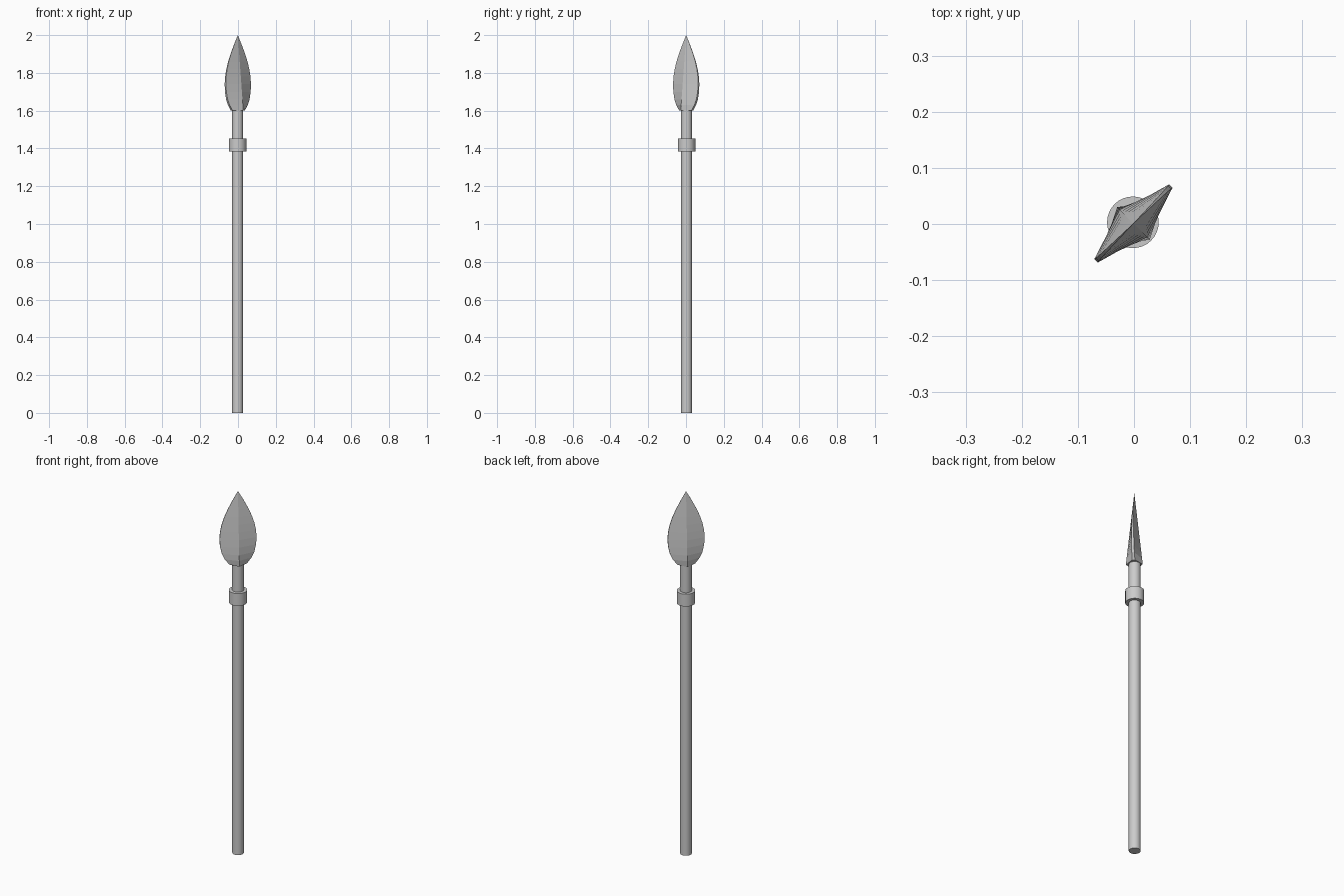
import bpy, bmesh, math
from mathutils import Matrix

if "Cube" in bpy.data.objects:
    bpy.data.objects.remove(bpy.data.objects["Cube"])

CX, CY = -0.002, 0.003   # shaft axis


def make_object(name, bm):
    bmesh.ops.recalc_face_normals(bm, faces=bm.faces)
    mesh = bpy.data.meshes.new(name)
    bm.to_mesh(mesh)
    bm.free()
    obj = bpy.data.objects.new(name, mesh)
    bpy.context.collection.objects.link(obj)
    return obj


def rod(name, radius, z0, z1, sides=32):
    bpy.ops.mesh.primitive_cylinder_add(vertices=sides, radius=radius, depth=z1 - z0,
                                        location=(CX, CY, (z0 + z1) / 2))
    obj = bpy.context.object
    obj.name = name
    bpy.ops.object.shade_smooth_by_angle(angle=math.radians(35))
    return obj


# Wooden shaft and the binding collar
rod("shaft", 0.029, 0.0, 1.64)
rod("collar", 0.046, 1.385, 1.453)

# Leaf blade: (height, half width) outline, with a ridge that tapers to the tip
outline = [(1.60, 0.045), (1.63, 0.068), (1.66, 0.082), (1.70, 0.091), (1.74, 0.094),
           (1.78, 0.091), (1.82, 0.083), (1.86, 0.070), (1.90, 0.053), (1.95, 0.028)]
bm = bmesh.new()
rings = []
for z, w in outline:
    k = (2.0 - z) / 0.4
    ridge, rim = 0.041 * k, 0.007 * k
    section = [(w, -rim), (w, rim), (0, ridge), (-w, rim), (-w, -rim), (0, -ridge)]
    rings.append([bm.verts.new((x, y, z)) for x, y in section])
tip = bm.verts.new((0, 0, 2.0))
for low, high in zip(rings, rings[1:]):
    for i in range(6):
        j = (i + 1) % 6
        bm.faces.new((low[i], low[j], high[j], high[i]))
for i in range(6):
    bm.faces.new((rings[-1][i], rings[-1][(i + 1) % 6], tip))
bm.faces.new(rings[0])
# Blade lies across the diagonal
bmesh.ops.rotate(bm, verts=bm.verts, cent=(0, 0, 0), matrix=Matrix.Rotation(math.radians(45), 3, 'Z'))
blade = make_object("blade", bm)
blade.location = (-0.001, 0.001, 0)
